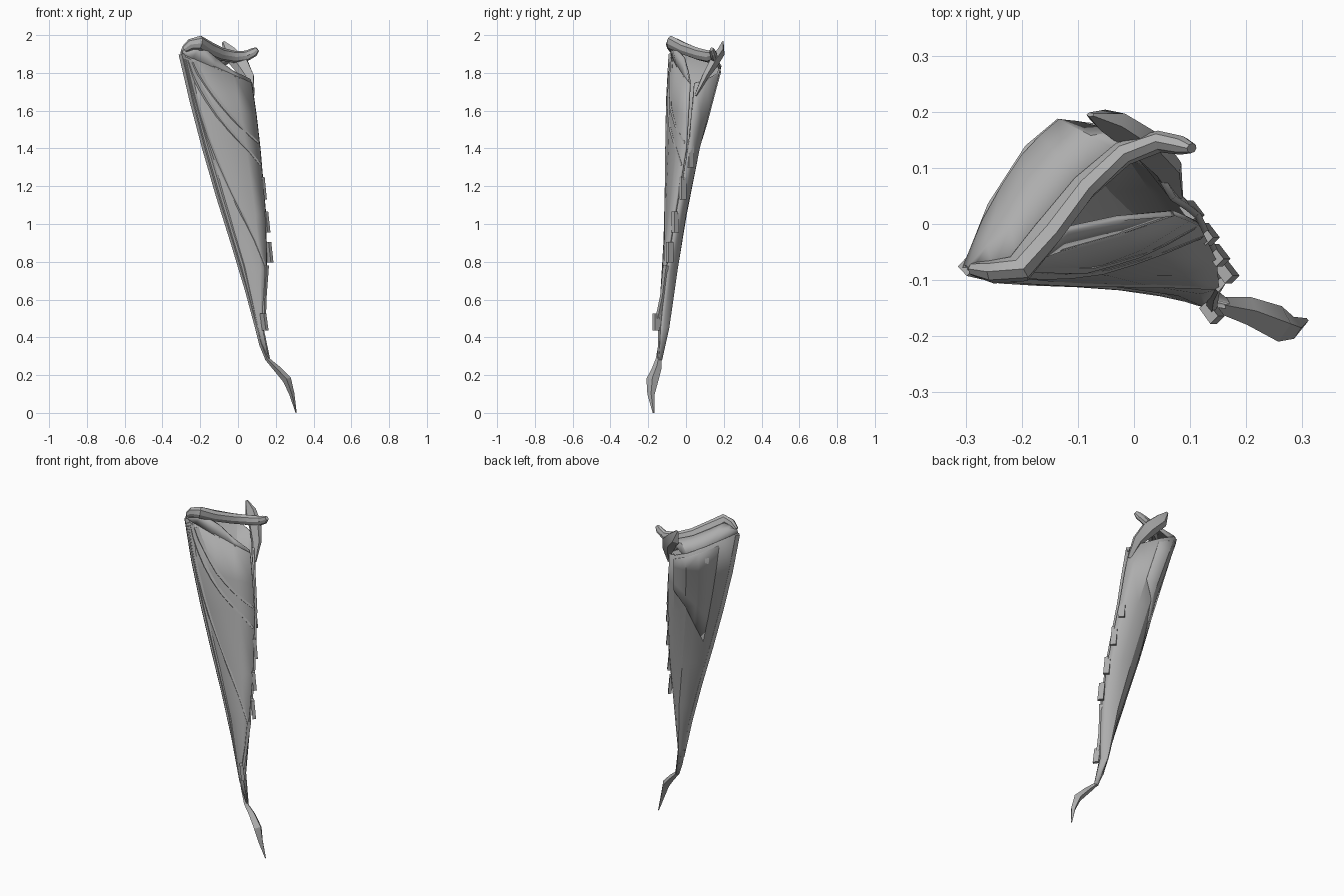
import bpy, bmesh, math
from mathutils import Vector

cube = bpy.data.objects.get("Cube")
if cube:
    bpy.data.objects.remove(cube, do_unlink=True)

grey = bpy.data.materials.new("membrane_grey")
grey.use_nodes = True
grey.diffuse_color = (0.42, 0.42, 0.42, 1)
bsdf = next(n for n in grey.node_tree.nodes if n.type == "BSDF_PRINCIPLED")
bsdf.inputs["Base Color"].default_value = grey.diffuse_color

# height, leading edge x y, trailing edge x y, back fold depth, front bulge
LEVELS = [
    (0.28, 0.15, -0.14, 0.165, -0.145, 0.01, 0),
    (0.45, 0.1, -0.13, 0.13, -0.14, 0.04, -0.005),
    (0.76, 0.02, -0.11, 0.15, -0.11, 0.06, -0.012),
    (1.05, -0.075, -0.1, 0.145, -0.06, 0.08, -0.022),
    (1.4, -0.175, -0.095, 0.115, 0.0, 0.115, -0.035),
    (1.65, -0.24, -0.09, 0.095, 0.01, 0.165, -0.035),
    (1.91, -0.3, -0.075, 0.07, 0.02, 0.215, -0.01),
]
FRONT = [(0, 0), (0.15, 0.5), (0.45, 1), (0.75, 0.75), (1, 0)]
BACK = [(0, 0), (0.12, 0.45), (0.3, 0.85), (0.45, 1), (0.7, 0.83), (0.9, 0.45), (1, 0.12)]


def lookup(table, t):
    """Interpolate the rows of a table by its first column."""
    t = min(max(t, table[0][0]), table[-1][0])
    for a, b in zip(table, table[1:]):
        if t <= b[0]:
            f = (t - a[0]) / (b[0] - a[0])
            return [p + (q - p) * f for p, q in zip(a, b)]


def skin(z, u, back=False, lift=0.0):
    """Point on the folded membrane, u runs from leading to trailing edge."""
    h, lx, ly, tx, ty, depth, bulge = lookup(LEVELS, z)
    if back:
        dy = lookup(BACK, u)[1] * depth + lift
    else:
        dy = lookup(FRONT, u)[1] * bulge - lift
    drop = 0.16 * max(0, (z - 1.4) / 0.5)
    return Vector((lx + (tx - lx) * u, ly + (ty - ly) * u + dy, z - drop * u))


def build(name, rows, closed=False, thick=0.0):
    """Skin a grid of points; optionally cap it or give it thickness."""
    bm = bmesh.new()
    grid = [[bm.verts.new(p) for p in row] for row in rows]
    n = len(rows[0])
    for a, b in zip(grid, grid[1:]):
        for i in range(n if closed else n - 1):
            j = (i + 1) % n
            bm.faces.new((a[i], a[j], b[j], b[i]))
    if closed:
        bm.faces.new(grid[0])
        bm.faces.new(grid[-1])
    bmesh.ops.recalc_face_normals(bm, faces=bm.faces)
    mesh = bpy.data.meshes.new(name)
    bm.to_mesh(mesh)
    bm.free()
    obj = bpy.data.objects.new(name, mesh)
    bpy.context.collection.objects.link(obj)
    mesh.materials.append(grey)
    if thick:
        mod = obj.modifiers.new("thickness", "SOLIDIFY")
        mod.thickness = thick
        mod.offset = 0
    bpy.ops.object.select_all(action="DESELECT")
    obj.select_set(True)
    bpy.context.view_layer.objects.active = obj
    bpy.ops.object.shade_smooth_by_angle(angle=math.radians(28))


def bone(name, path, radii, sides=6, flat=1.0):
    """Tapered tube along a path."""
    pts = [Vector(p) for p in path]
    rows = []
    for i, p in enumerate(pts):
        d = (pts[min(i + 1, len(pts) - 1)] - pts[max(i - 1, 0)]).normalized()
        side = d.cross(Vector((0, 1, 0))).normalized()
        up = side.cross(d)
        ring = [math.tau * k / sides for k in range(sides)]
        rows.append([p + radii[i] * (side * math.cos(a) + up * math.sin(a) * flat)
                     for a in ring])
    build(name, rows, closed=True)


# Folded membrane, one sheet wrapping from the front panel round to the back
rows = []
for level in LEVELS:
    z = level[0]
    rows.append([skin(z, u) for u, s in reversed(FRONT)]
                + [skin(z, u, True) for u, s in BACK[1:]])
build("folded_membrane", rows, thick=0.012)

# Flat finger bones fanning down the front: end height, end position, start, curve
fingers = [(0.42, 0.15, 0.02, 1), (0.77, 0.97, 0.05, 3),
           (1.31, 0.98, 0.08, 1.7), (1.44, 0.98, 0.15, 1.4)]
for i, (end, across, start, curve) in enumerate(fingers):
    path = []
    for k in range(9):
        t = k / 8
        u = start + (across - start) * t ** curve
        path.append(skin(1.88 + (end - 1.88) * t, u, lift=0.003))
    bone(f"finger_bone_{i + 1}", path, [0.021 - 0.0015 * k for k in range(9)], 4, 0.6)

# Leading edge strut
bone("leading_strut", [skin(1.9 - 0.25 * k, 0, True) for k in range(7)],
     [0.017 - 0.001 * k for k in range(7)], 4)

# Overlapping layer on the back, with a slanted stepped hem
rows = []
for k in range(5):
    row = []
    for m, (u, s) in enumerate(BACK[1:5]):
        hem = 1.2 + 0.13 * m
        row.append(skin(1.88 + (hem - 1.88) * k / 4, u, True, 0.007))
    rows.append(row)
build("back_layer", rows, thick=0.01)

# Upper arm with its knuckle
arm = [(-0.285, -0.08, 1.925), (-0.25, -0.085, 1.95), (-0.205, -0.08, 1.96),
       (-0.155, -0.015, 1.93), (-0.09, 0.065, 1.9), (-0.02, 0.125, 1.885),
       (0.045, 0.147, 1.89), (0.085, 0.14, 1.91), (0.103, 0.135, 1.925)]
bone("upper_arm", arm, [0.018, 0.03, 0.038, 0.037, 0.034, 0.032, 0.028, 0.024, 0.013],
     8, 0.7)

# Web sloping from the arm to the back
web = []
for k, p in enumerate(arm[:7]):
    a = Vector(p)
    b = skin(1.91, 0.09 * k, True)
    web.append([a, a.lerp(b, 0.5) + Vector((0, 0, 0.012)), b])
build("shoulder_web", web, thick=0.012)

# Front collar, sweeping from the knuckle down to the trailing edge
rim = [(-0.29, -0.08, 1.92), (-0.2, -0.07, 1.95), (-0.12, -0.01, 1.88),
       (-0.03, 0.01, 1.81), (0.065, 0.018, 1.765)]
collar = [[Vector(p), skin(1.9, u)] for (u, s), p in zip(FRONT, rim)]
build("front_collar", collar, thick=0.012)

# Rear spike
bone("rear_spike", [(0.075, 0.05, 1.68), (0.055, 0.1, 1.78), (0.015, 0.145, 1.85),
                    (-0.045, 0.185, 1.91), (-0.078, 0.195, 1.965)],
     [0.015, 0.036, 0.048, 0.042, 0.008], 5, 0.5)

# Torn tabs along the trailing edge
tabs = [(0.106, 0.02, 1.36, 0.06), (0.133, -0.02, 1.19, 0.06),
        (0.152, -0.058, 1.01, 0.055), (0.168, -0.088, 0.85, 0.055),
        (0.142, -0.16, 0.48, 0.045)]
shape = [(-0.02, 0.01), (-0.006, 0.022), (0.014, -0.004), (0, -0.018)]
for i, (x, y, z, h) in enumerate(tabs):
    c = Vector((x, y, z))
    build(f"torn_tab_{i + 1}",
          [[c + Vector((dx - e * 0.006, dy, e * h)) for dx, dy in shape] for e in (1, -1)],
          closed=True)

# Loose strip above the lowest tab
bone("loose_strip", [(0.15, -0.105, 0.78), (0.142, -0.125, 0.62), (0.138, -0.15, 0.5)],
     [0.014, 0.01, 0.01], 4, 1.2)

# Curved tip blade
bone("tip_blade", [(0.1, -0.12, 0.45), (0.125, -0.13, 0.36), (0.155, -0.145, 0.285),
                   (0.205, -0.155, 0.235), (0.26, -0.178, 0.175), (0.285, -0.185, 0.1),
                   (0.308, -0.172, 0.0)],
     [0.01, 0.012, 0.011, 0.018, 0.023, 0.014, 0.003], 4, 1.4)
